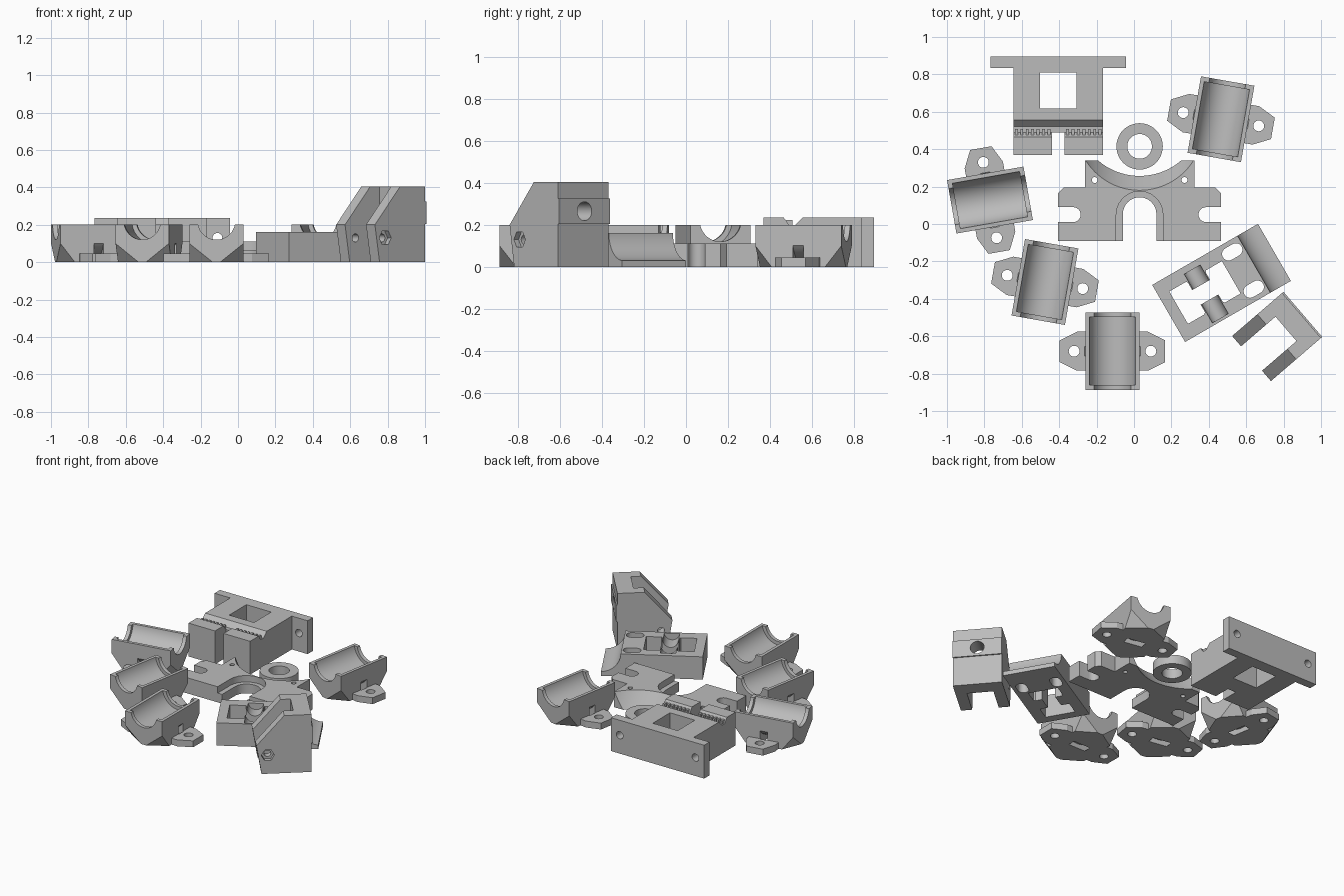
import bpy, bmesh, math
from mathutils import Vector

cube = bpy.data.objects.get("Cube")
if cube:
    bpy.data.objects.remove(cube, do_unlink=True)

grey = bpy.data.materials.new("light_grey")
grey.use_nodes = True
colour = (0.5, 0.5, 0.5, 1)
grey.diffuse_color = colour
grey.node_tree.nodes["Principled BSDF"].inputs["Base Color"].default_value = colour


# ---------- helpers ----------
def to_object(name, bm):
    bmesh.ops.recalc_face_normals(bm, faces=bm.faces[:])
    me = bpy.data.meshes.new(name)
    bm.to_mesh(me)
    bm.free()
    ob = bpy.data.objects.new(name, me)
    bpy.context.collection.objects.link(ob)
    me.materials.append(grey)
    return ob


def prism(pts, d0, d1, axis="z", name="cutter"):
    """Extrude a 2D outline from d0 to d1 along an axis."""
    place = {"z": lambda a, b: (a, b, d0), "y": lambda a, b: (a, d0, b),
             "x": lambda a, b: (d0, a, b)}[axis]
    shift = Vector([(d1 - d0) if c == axis else 0 for c in "xyz"])
    bm = bmesh.new()
    face = bm.faces.new([bm.verts.new(place(a, b)) for a, b in pts])
    ext = bmesh.ops.extrude_face_region(bm, geom=[face])["geom"]
    bmesh.ops.translate(bm, vec=shift, verts=[v for v in ext if isinstance(v, bmesh.types.BMVert)])
    return to_object(name, bm)


def rect(x0, x1, y0, y1):
    return [(x0, y0), (x1, y0), (x1, y1), (x0, y1)]


def circle(x, y, r, n=32):
    return [(x + r * math.cos(2 * math.pi * i / n), y + r * math.sin(2 * math.pi * i / n)) for i in range(n)]


def stadium(x0, x1, y, r, n=12):
    """Slot outline with round ends centred at x0 and x1."""
    arc = [math.pi * i / n - math.pi / 2 for i in range(n + 1)]
    return ([(x1 + r * math.cos(t), y + r * math.sin(t)) for t in arc]
            + [(x0 - r * math.cos(t), y - r * math.sin(t)) for t in arc])


def swap(pts):
    return [(b, a) for a, b in pts]


def mirrored(half):
    return half + [(-x, y) for x, y in reversed(half) if x != 0]


def combine(ob, others, op="DIFFERENCE"):
    for other in others:
        other.hide_render = True
        mod = ob.modifiers.new("bool", "BOOLEAN")
        mod.operation, mod.solver, mod.object = op, "EXACT", other
        dg = bpy.context.evaluated_depsgraph_get()
        me = bpy.data.meshes.new_from_object(ob.evaluated_get(dg))
        ob.modifiers.clear()
        ob.data = me
        bpy.data.objects.remove(other, do_unlink=True)
    me = ob.data
    me.materials.clear()
    me.materials.append(grey)
    for p in me.polygons:
        p.material_index = 0


def finish(ob, x=0, y=0, angle=0):
    bpy.ops.object.select_all(action="DESELECT")
    ob.select_set(True)
    bpy.context.view_layer.objects.active = ob
    bpy.ops.object.shade_smooth_by_angle(angle=math.radians(25))
    ob.location = (x, y, 0)
    ob.rotation_euler = (0, 0, math.radians(angle))


# ---------- bearing holders ----------
W, L = 0.145, 0.2075
holder = prism(rect(-W, W, -L, L), 0, 0.2, name="bearing_holder_1")
bm = bmesh.new()
bm.from_mesh(holder.data)
for sx in (-1, 1):
    for sy in (-1, 1):      # sloping cut under each corner
        cut = bmesh.ops.bisect_plane(
            bm, geom=bm.verts[:] + bm.edges[:] + bm.faces[:], plane_co=(sx * W, sy * L, 0.1),
            plane_no=(sx / 0.125, sy / 0.078, -1 / 0.1), clear_outer=True)
        bmesh.ops.holes_fill(bm, edges=[e for e in bm.edges if e.is_boundary])
bmesh.ops.recalc_face_normals(bm, faces=bm.faces[:])
bm.to_mesh(holder.data)
bm.free()
tabs = mirrored([(0, -0.104), (0.19, -0.104), (0.282, -0.058), (0.282, 0.058), (0.19, 0.104), (0, 0.104)])
combine(holder, [prism(tabs, 0, 0.045)], "UNION")
tie_slot = prism(circle(0, 0.22, 0.23, 48), -0.026, 0.026, "y")
combine(tie_slot, [prism(circle(0, 0.22, 0.188, 48), -0.1, 0.1, "y")])
combine(holder, [tie_slot,
                 prism(circle(0, 0.22, 0.1, 48), -0.3, 0.3, "y"),
                 prism(circle(0, 0.22, 0.125, 48), -0.182, 0.182, "y"),
                 prism(circle(-0.205, 0, 0.029), -0.1, 0.1),
                 prism(circle(0.205, 0, 0.029), -0.1, 0.1)])
finish(holder, -0.115, -0.68)
for i, (x, y, a) in enumerate([(-0.476, -0.31, -10), (0.465, 0.56, -10), (-0.77, 0.128, 100)]):
    copy = holder.copy()
    copy.name = "bearing_holder_%d" % (i + 2)
    bpy.context.collection.objects.link(copy)
    copy.location = (x, y, 0)
    copy.rotation_euler.z = math.radians(a)

# ---------- spacer ring ----------
ring = prism(circle(0, 0, 0.124, 48), 0, 0.065, name="spacer_ring")
combine(ring, [prism(circle(0, 0, 0.066, 48), -0.1, 0.2)])
finish(ring, 0.03, 0.415)

# ---------- slotted mounting plate ----------
outline = mirrored([(0, -0.092), (0.435, -0.092), (0.435, 0.165), (0.405, 0.195),
                    (0.293, 0.195), (0.293, 0.34), (0, 0.34)])
plate = prism(outline, 0, 0.11, name="mounting_plate")
bay = prism(circle(0, 0.52, 0.34, 80), -0.05, 0.16)
for v in bay.data.vertices:         # lean the round cut backwards
    v.co.y += 0.7 * (0.11 - v.co.z)
cuts = [bay,
        prism(swap(stadium(-0.4, 0.05, 0, 0.125)), 0.065, 0.3),
        prism(swap(stadium(-0.4, 0.053, 0, 0.09)), -0.1, 0.3)]
for s in (-1, 1):
    cuts.append(prism(circle(s * 0.24, 0.235, 0.016, 16), -0.1, 0.3))
    cuts.append(prism(stadium(min(s * 0.355, s * 0.6), max(s * 0.355, s * 0.6), 0.05, 0.04), -0.1, 0.3))
combine(plate, cuts)
finish(plate, 0.03, 0)

# ---------- belt clamp carriage ----------
tee = mirrored([(0, 0.37), (0.24, 0.37), (0.24, 0.835), (0.363, 0.835), (0.363, 0.895), (0, 0.895)])
carriage = prism(tee, 0, 0.235, name="belt_carriage")
groove = [(0.58, 0.26), (0.52, 0.2), (0.49, 0.2), (0.447, 0.26)]
combine(carriage, [prism(groove, -0.24 - 0.05, 0.29, "x"),
                   prism(rect(-0.097, 0.097, 0.618, 0.81), -0.1, 0.4),
                   prism(rect(-0.033, 0.033, 0.3, 0.49), -0.1, 0.4),
                   prism(circle(-0.295, 0.13, 0.026), 0.7, 1, "y"),
                   prism(circle(0.295, 0.13, 0.026), 0.7, 1, "y")])
finish(carriage, -0.405, 0)
bm = bmesh.new()
for s in (-1, 1):
    for i in range(7):              # row of belt teeth in the groove
        res = bmesh.ops.create_cube(bm, size=1)["verts"]
        bmesh.ops.scale(bm, vec=(0.015, 0.03, 0.03), verts=res)
        bmesh.ops.translate(bm, vec=(s * (0.05 + i * 0.029), 0.492, 0.207), verts=res)
finish(to_object("belt_teeth", bm), -0.405, 0)

# ---------- idler block ----------
idler = prism(rect(-0.3265, 0.3265, -0.176, 0.176), 0, 0.16, name="idler_block")
combine(idler, [prism(circle(0.333, 0.163, 0.133, 64), -0.3, 0.3, "y"),
                prism(rect(-0.265, 0.06, -0.1, 0.1), -0.1, 0.3),
                prism(stadium(0.11, 0.155, 0.115, 0.035), -0.1, 0.3),
                prism(stadium(0.11, 0.155, -0.115, 0.035), -0.1, 0.3)])
for s in (-1, 1):                   # axle cradles inside the window
    y0, y1 = sorted((s * 0.045, s * 0.14))
    combine(idler, [prism([(-0.19, s * 0.14), (-0.155, s * 0.09), (-0.155, s * 0.045),
                           (-0.045, s * 0.045), (-0.045, s * 0.09), (-0.01, s * 0.14)], 0, 0.16)], "UNION")
    combine(idler, [prism(circle(-0.1, 0.165, 0.05), y0 - 0.02, y1, "y")])
finish(idler, 0.468, -0.315, 30)

# ---------- tensioner fork ----------
side = [(0, 0), (-0.32, 0), (-0.353, 0.2), (-0.175, 0.405), (0, 0.405)]
fork = prism(side, -0.159, 0.159, "y", name="tensioner_fork")
combine(fork, [prism(rect(-0.005, 0.009, 0.205, 0.325), -0.159, 0.159, "y")], "UNION")
combine(fork, [prism(rect(-0.5, -0.11, -0.086, 0.086), -0.1, 0.6),
               prism(circle(0, 0.265, 0.045), -0.2, 0.1, "x"),
               prism(circle(-0.28, 0.13, 0.022), -0.3, 0.3, "y"),
               prism(circle(-0.28, 0.13, 0.042, 6), -0.3, -0.13, "y"),
               ])
finish(fork, 0.896, -0.489, 40.7)
